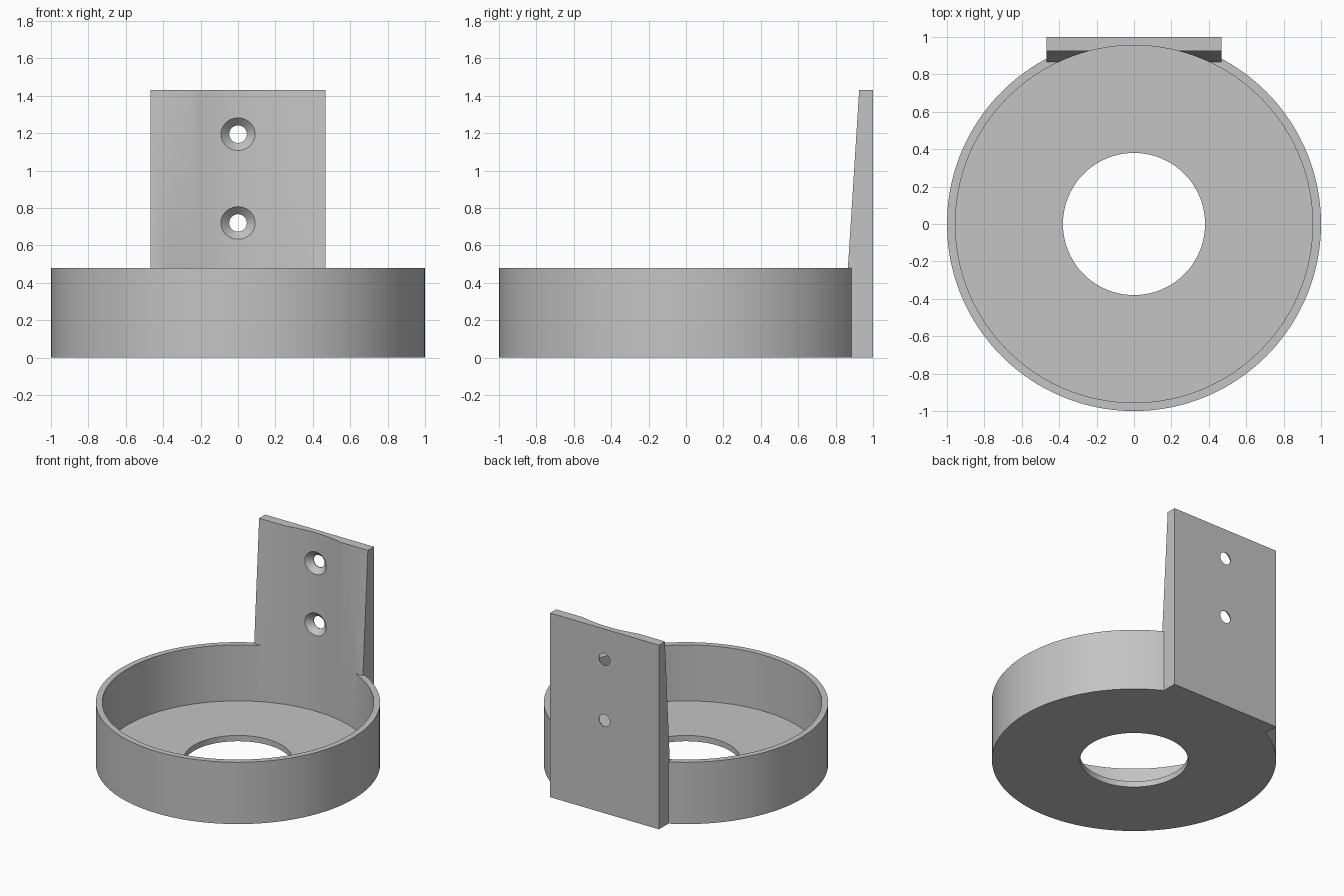
import bpy
import bmesh
from math import pi, radians
from mathutils import Matrix, Vector

if "Cube" in bpy.data.objects:
    bpy.data.objects.remove(bpy.data.objects["Cube"], do_unlink=True)

RIM_R, BORE_R, RIM_H, FLOOR = 1.0, 0.955, 0.48, 0.045
PLATE_W, PLATE_H = 0.467, 1.43

grey = bpy.data.materials.new("plain grey")
grey.use_nodes = True
colour = (0.55, 0.55, 0.55, 1)
grey.diffuse_color = colour
grey.node_tree.nodes["Principled BSDF"].inputs["Base Color"].default_value = colour


def add_object(name, bm):
    bmesh.ops.recalc_face_normals(bm, faces=bm.faces)
    mesh = bpy.data.meshes.new(name)
    bm.to_mesh(mesh)
    bm.free()
    mesh.materials.append(grey)
    obj = bpy.data.objects.new(name, mesh)
    bpy.context.collection.objects.link(obj)
    return obj


def cone(name, start, end, r1, r2, segments):
    """Capped cone or cylinder running between two points."""
    start, end = Vector(start), Vector(end)
    axis = end - start
    turn = Vector((0, 0, 1)).rotation_difference(axis).to_matrix().to_4x4()
    bm = bmesh.new()
    bmesh.ops.create_cone(bm, cap_ends=True, segments=segments,
                          radius1=r1, radius2=r2, depth=axis.length,
                          matrix=Matrix.Translation((start + end) / 2) @ turn)
    return add_object(name, bm)


def combine(target, tool, operation):
    """Apply a boolean and discard the tool."""
    mod = target.modifiers.new(tool.name, 'BOOLEAN')
    mod.operation, mod.object, mod.solver = operation, tool, 'EXACT'
    bpy.context.view_layer.objects.active = target
    bpy.ops.object.modifier_apply(modifier=mod.name)
    bpy.data.objects.remove(tool, do_unlink=True)


# Round cup blank
holder = cone("cup_holder", (0, 0, 0), (0, 0, RIM_H), RIM_R, RIM_R, 160)

# Tapered mounting plate, extruded from its side profile
bm = bmesh.new()
profile = [(0.835, 0), (1, 0), (1, PLATE_H), (0.926, PLATE_H)]
side = bm.faces.new([bm.verts.new((-PLATE_W, y, z)) for y, z in profile])
grown = bmesh.ops.extrude_face_region(bm, geom=[side])["geom"]
bmesh.ops.translate(bm, vec=(2 * PLATE_W, 0, 0),
                    verts=[v for v in grown if isinstance(v, bmesh.types.BMVert)])
combine(holder, add_object("mounting_plate", bm), 'UNION')

# Bore hollows the cup and scoops the front of the plate
combine(holder, cone("bore", (0, 0, FLOOR), (0, 0, 2), BORE_R, BORE_R, 160), 'DIFFERENCE')

# Drain hole in the floor
combine(holder, cone("floor_hole", (0, 0, -1), (0, 0, 0.3), 0.38, 0.38, 96), 'DIFFERENCE')

# Countersunk screw holes
for z in (0.72, 1.195):
    combine(holder, cone("screw_hole", (0, 0.8, z), (0, 1.2, z), 0.047, 0.047, 48), 'DIFFERENCE')
    combine(holder, cone("countersink", (0, 0.93, z), (0, 0.995, z), 0.112, 0.047, 48), 'DIFFERENCE')

# Smooth round walls, keep crisp edges
bpy.ops.object.select_all(action='DESELECT')
holder.select_set(True)
bpy.context.view_layer.objects.active = holder
bpy.ops.object.shade_smooth_by_angle(angle=radians(30))
